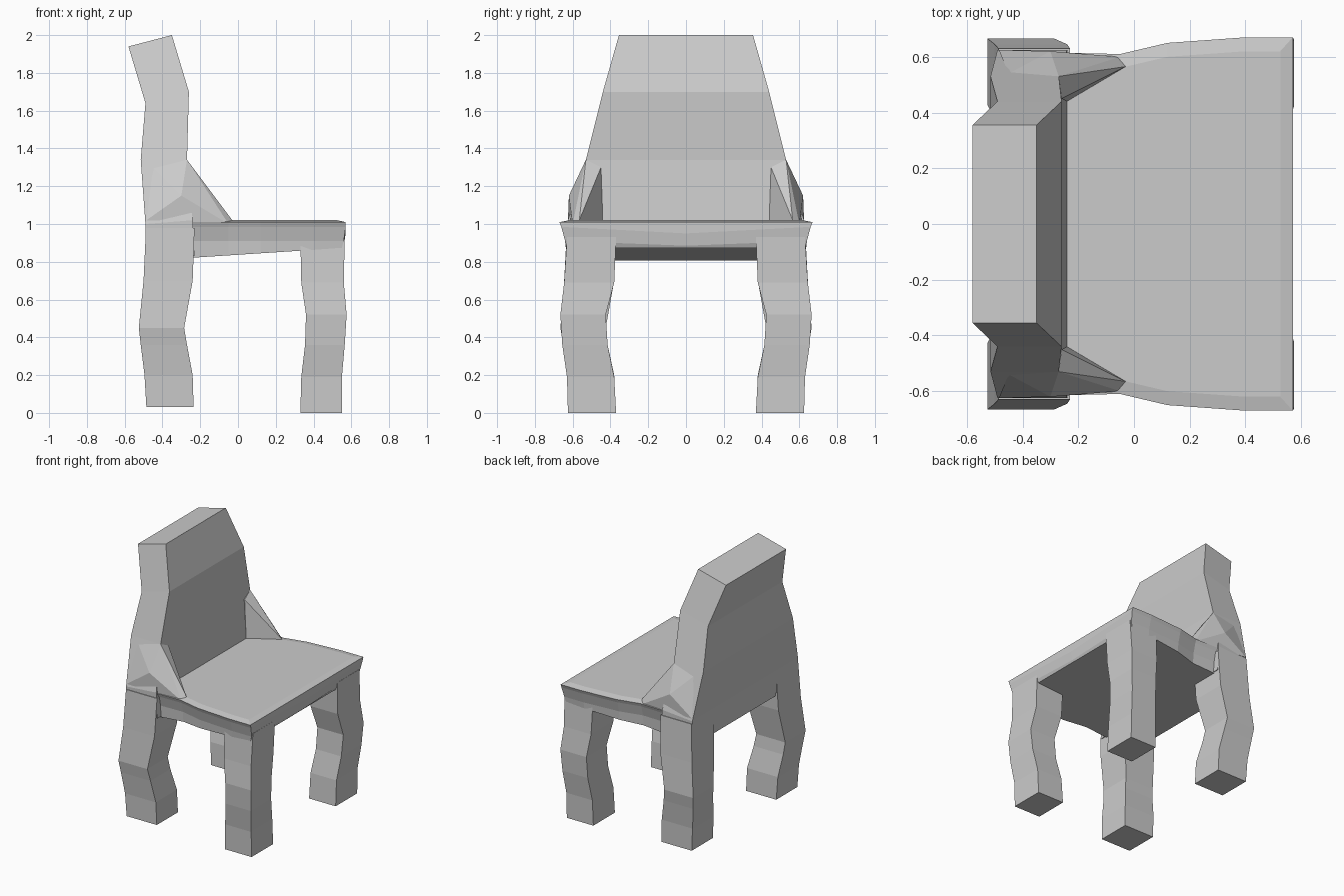
import bpy, bmesh

if "Cube" in bpy.data.objects:
    bpy.data.objects.remove(bpy.data.objects["Cube"])


def finish(bm, name):
    bmesh.ops.recalc_face_normals(bm, faces=bm.faces)
    mesh = bpy.data.meshes.new(name)
    bm.to_mesh(mesh)
    bm.free()
    obj = bpy.data.objects.new(name, mesh)
    bpy.context.collection.objects.link(obj)
    return obj


def loft(name, rings):
    """Skin a stack of equal-length rings and cap both ends."""
    bm = bmesh.new()
    vr = [[bm.verts.new(p) for p in ring] for ring in rings]
    n = len(vr[0])
    for a, b in zip(vr, vr[1:]):
        for i in range(n):
            j = (i + 1) % n
            bm.faces.new((a[i], a[j], b[j], b[i]))
    bm.faces.new(vr[0])
    bm.faces.new(vr[-1])
    return finish(bm, name)


def hull(name, points):
    bm = bmesh.new()
    for p in points:
        bm.verts.new(p)
    res = bmesh.ops.convex_hull(bm, input=bm.verts)
    bmesh.ops.delete(bm, geom=[v for v in bm.verts if not v.link_faces], context='VERTS')
    return finish(bm, name)


# Backrest: rear edge and front edge in profile, with half width
back_profile = [  # rear x, rear z, front x, front z, half width
    (-0.485, 0.83, -0.23, 0.83, 0.625),
    (-0.49, 1.00, -0.24, 1.02, 0.625),
    (-0.515, 1.34, -0.27, 1.34, 0.53),
    (-0.49, 1.64, -0.26, 1.70, 0.44),
    (-0.58, 1.94, -0.35, 2.00, 0.355),
]
loft("backrest", [[(xr, -w, zr), (xf, -w, zf), (xf, w, zf), (xr, w, zr)]
                  for xr, zr, xf, zf, w in back_profile])

# Seat: slab with flared front corners and a sagging crease along the edge
half = [(-0.48, 0.62), (-0.05, 0.61), (0.12, 0.65), (0.40, 0.67), (0.57, 0.67)]
outline = [(x, -y) for x, y in half] + [(0.57, 0.0)] + half[::-1]


def seat_ring(inset_x, inset_y, height):
    ring = []
    for x, y in outline:
        side = (y > 0) - (y < 0)
        px = x - inset_x if x > 0.5 else x
        ring.append((px, y - side * inset_y, height(x, abs(y))))
    return ring


loft("seat", [
    seat_ring(0.02, 0.035, lambda x, y: 0.845 + 0.065 * (x - 0.12)),
    seat_ring(0.01, 0.03, lambda x, y: 0.91 if y > 0.1 else 0.885),
    seat_ring(0.0, 0.01, lambda x, y: 0.985 if y > 0.1 else 0.95),
    seat_ring(0.0, 0.0, lambda x, y: 1.01),
    seat_ring(0.045, 0.05, lambda x, y: 1.02),
])

# Leg sections: z, inner x, outer x, inner y, outer y
front_leg = [
    (0.00, 0.33, 0.55, 0.37, 0.625), (0.19, 0.335, 0.55, 0.38, 0.63),
    (0.36, 0.355, 0.565, 0.415, 0.655), (0.52, 0.36, 0.575, 0.425, 0.665),
    (0.69, 0.335, 0.56, 0.38, 0.645), (0.93, 0.33, 0.565, 0.37, 0.63),
]
back_leg = [
    (0.03, -0.485, -0.235, 0.375, 0.625), (0.20, -0.495, -0.24, 0.38, 0.63),
    (0.36, -0.515, -0.27, 0.415, 0.65), (0.45, -0.525, -0.285, 0.425, 0.665),
    (0.70, -0.50, -0.24, 0.38, 0.645), (0.98, -0.487, -0.23, 0.37, 0.63),
]

# Wing brace joining the backrest to each side of the seat
wing = [(-0.27, 0.53, 1.34), (-0.26, 0.45, 1.30), (-0.24, 0.44, 1.01),
        (-0.03, 0.565, 1.02), (-0.05, 0.60, 1.00), (-0.30, 0.62, 1.15),
        (-0.485, 0.625, 1.02), (-0.45, 0.54, 1.30)]

for s, side in ((-1, "right"), (1, "left")):
    for label, sections in (("front_leg", front_leg), ("back_leg", back_leg)):
        loft(f"{label}_{side}",
             [[(x0, s * y0, z), (x1, s * y0, z), (x1, s * y1, z), (x0, s * y1, z)]
              for z, x0, x1, y0, y1 in sections])
    hull(f"wing_brace_{side}", [(x, s * y, z) for x, y, z in wing])
